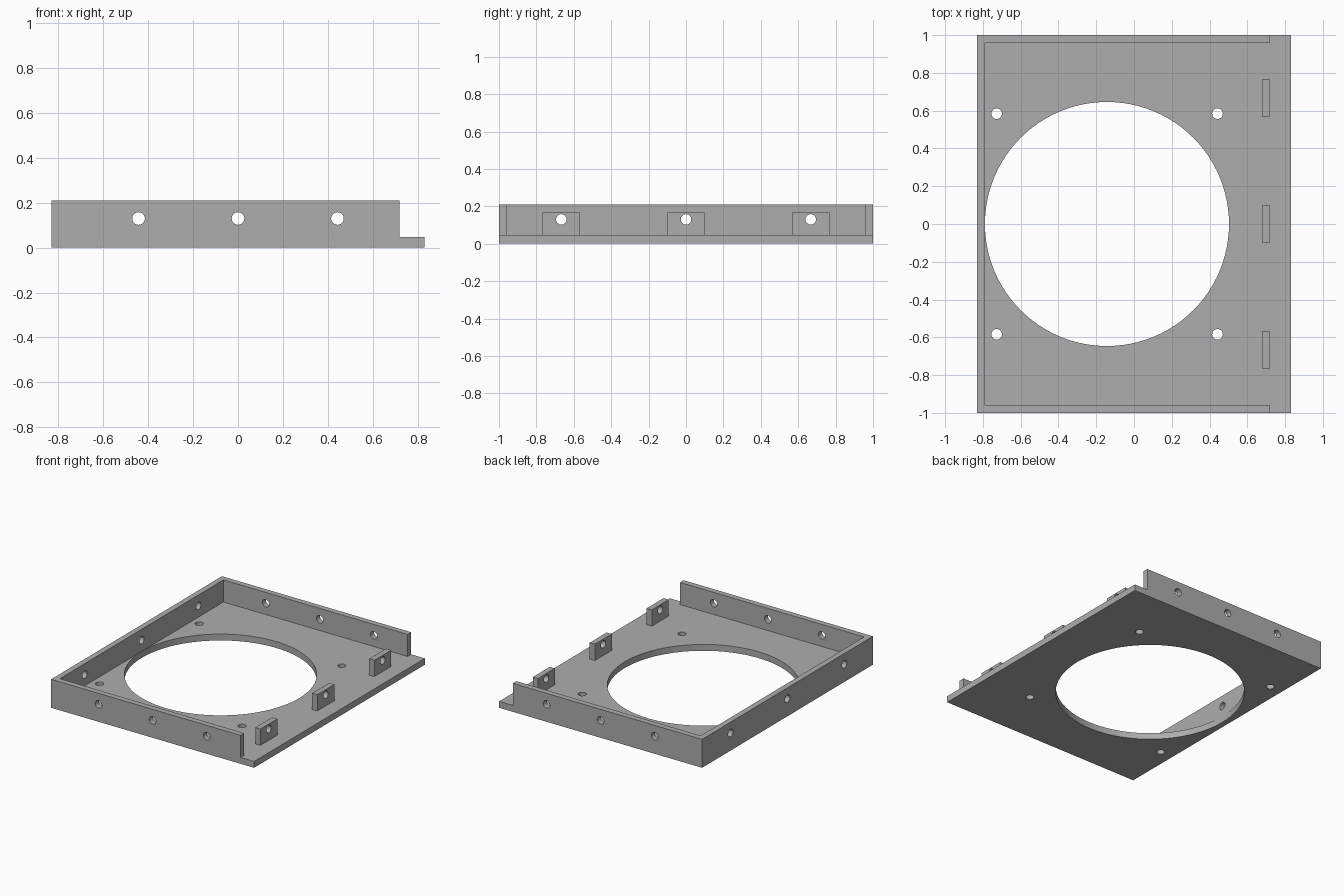
import bpy
import math

cube = bpy.data.objects.get("Cube")
if cube:
    bpy.data.objects.remove(cube, do_unlink=True)

grey = bpy.data.materials.new("matte_grey")
grey.use_nodes = True
grey.diffuse_color = (0.42, 0.42, 0.42, 1)
grey.node_tree.nodes["Principled BSDF"].inputs["Base Color"].default_value = grey.diffuse_color

HALF_X, HALF_Y = 0.832, 1.0
FLOOR, HEIGHT, WALL = 0.047, 0.211, 0.042
LIP_X = 0.72          # where side walls and tabs end
HOLE_R, HOLE_Z = 0.028, 0.13
SINK = 0.02           # overlap of raised parts into the floor


def box(name, x0, x1, y0, y1, z0, z1):
    bpy.ops.mesh.primitive_cube_add(size=1, location=((x0 + x1) / 2, (y0 + y1) / 2, (z0 + z1) / 2))
    ob = bpy.context.object
    ob.name = name
    ob.scale = (x1 - x0, y1 - y0, z1 - z0)
    bpy.ops.object.transform_apply(location=True, rotation=True, scale=True)
    ob.data.materials.append(grey)
    return ob


def rod(radius, location, rotation=(0, 0, 0), sides=32, depth=3):
    bpy.ops.mesh.primitive_cylinder_add(vertices=sides, radius=radius, depth=depth,
                                        location=location, rotation=rotation)
    ob = bpy.context.object
    ob.data.materials.append(grey)
    return ob


def combine(target, other, operation):
    mod = target.modifiers.new("combine", 'BOOLEAN')
    mod.operation, mod.solver, mod.object = operation, 'EXACT', other
    bpy.context.view_layer.objects.active = target
    bpy.ops.object.modifier_apply(modifier=mod.name)
    bpy.data.objects.remove(other, do_unlink=True)


# Outer tray block, hollowed to leave a floor, a long wall and two side walls
tray = box("mounting_tray", -HALF_X, HALF_X, -HALF_Y, HALF_Y, 0, HEIGHT)
combine(tray, box("hollow", -HALF_X + WALL, 1, -HALF_Y + WALL, HALF_Y - WALL, FLOOR, 1), 'DIFFERENCE')
combine(tray, box("lip_cut", LIP_X, 1, -2, 2, FLOOR, 1), 'DIFFERENCE')

# Upright tabs along the open edge
for y in (-0.667, 0, 0.667):
    combine(tray, box("tab", LIP_X - WALL, LIP_X, y - 0.099, y + 0.099, FLOOR - SINK, 0.168), 'UNION')

# Large round opening and four screw holes through the floor
combine(tray, rod(0.646, (-0.143, 0, 0), sides=96), 'DIFFERENCE')
for x in (-0.727, 0.442):
    for y in (-0.584, 0.584):
        combine(tray, rod(HOLE_R, (x, y, 0)), 'DIFFERENCE')

# Screw holes through the side walls, then through the long wall and tabs
for x in (-0.443, 0, 0.443):
    combine(tray, rod(HOLE_R, (x, 0, HOLE_Z), (math.pi / 2, 0, 0)), 'DIFFERENCE')
for y in (-0.667, 0, 0.667):
    combine(tray, rod(HOLE_R, (0, y, HOLE_Z), (0, math.pi / 2, 0)), 'DIFFERENCE')

bpy.ops.object.select_all(action='DESELECT')
tray.select_set(True)
bpy.context.view_layer.objects.active = tray
bpy.ops.object.shade_smooth_by_angle(angle=math.radians(30))
